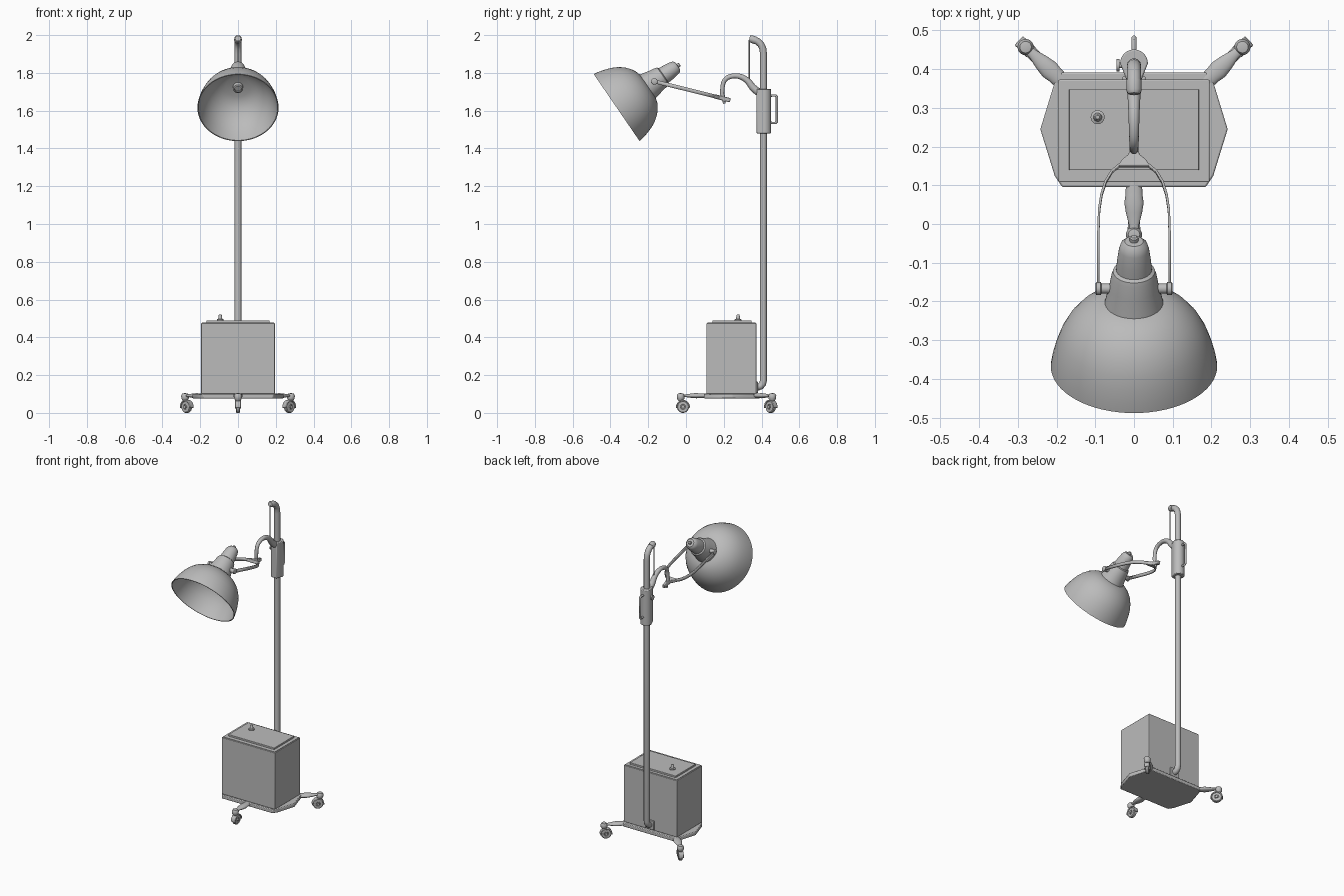
import bpy, bmesh, math
from mathutils import Matrix, Vector

old = bpy.data.objects.get("Cube")
if old:
    bpy.data.objects.remove(old, do_unlink=True)

grey = bpy.data.materials.new("plain grey")
grey.use_nodes = True
grey.diffuse_color = (0.5, 0.5, 0.5, 1)
grey.node_tree.nodes["Principled BSDF"].inputs["Base Color"].default_value = (0.5, 0.5, 0.5, 1)


def finish(name, bm, matrix=Matrix(), bevel=0):
    bmesh.ops.transform(bm, matrix=matrix, verts=bm.verts)
    bmesh.ops.recalc_face_normals(bm, faces=bm.faces)
    mesh = bpy.data.meshes.new(name)
    bm.to_mesh(mesh)
    bm.free()
    mesh.materials.append(grey)
    ob = bpy.data.objects.new(name, mesh)
    bpy.context.collection.objects.link(ob)
    if bevel:
        mod = ob.modifiers.new("bevel", 'BEVEL')
        mod.width, mod.segments = bevel, 2
    return ob


def box(name, lo, hi, bevel=0):
    lo, hi = Vector(lo), Vector(hi)
    bm = bmesh.new()
    bmesh.ops.create_cube(bm, size=1)
    m = Matrix.Translation((lo + hi) / 2) @ Matrix.Diagonal((*(hi - lo), 1))
    return finish(name, bm, m, bevel)


def prism(name, outline, low, high, matrix=Matrix(), bevel=0):
    bm = bmesh.new()
    face = bm.faces.new([bm.verts.new((x, y, low)) for x, y in outline])
    new = bmesh.ops.extrude_face_region(bm, geom=[face])["geom"]
    bmesh.ops.translate(bm, vec=(0, 0, high - low),
                        verts=[v for v in new if isinstance(v, bmesh.types.BMVert)])
    return finish(name, bm, matrix, bevel)


def lathe(name, profile, matrix=Matrix(), steps=32):
    """Spin (radius, height) points about local z."""
    bm = bmesh.new()
    vs = [bm.verts.new((r, 0, h)) for r, h in profile]
    es = [bm.edges.new(pair) for pair in zip(vs, vs[1:])]
    bmesh.ops.spin(bm, geom=vs + es, cent=(0, 0, 0), axis=(0, 0, 1),
                   angle=math.tau, steps=steps)
    bmesh.ops.remove_doubles(bm, verts=bm.verts, dist=1e-5)
    return finish(name, bm, matrix)


def tube(name, points, radius, scales=None, kind='POLY', sides=4):
    curve = bpy.data.curves.new(name, 'CURVE')
    curve.dimensions = '3D'
    curve.bevel_depth, curve.bevel_resolution = radius, sides
    curve.use_fill_caps = True
    sp = curve.splines.new(kind)
    sp.points.add(len(points) - 1)
    for i, p in enumerate(points):
        sp.points[i].co = (*p, 1)
        sp.points[i].radius = scales[i] if scales else 1
    if kind == 'NURBS':
        sp.use_endpoint_u, sp.order_u, sp.resolution_u = True, 3, 8
    curve.materials.append(grey)
    ob = bpy.data.objects.new(name, curve)
    bpy.context.collection.objects.link(ob)
    bpy.ops.object.select_all(action='DESELECT')
    ob.select_set(True)
    bpy.context.view_layer.objects.active = ob
    bpy.ops.object.convert(target='MESH')


def side(points):
    return [(0, y, z) for y, z in points]


def mirrored(half):
    return half + [(-x, y) for x, y in reversed(half) if x]


ACROSS = Matrix.Rotation(math.pi / 2, 4, 'Y')
UPRIGHT = Matrix.Rotation(math.pi / 2, 4, 'X')

# Base plate and control box
prism("base_plate", mirrored([(.185, .095), (.205, .125), (.242, .245), (.205, .366), (.187, .392)]),
      .077, .101, bevel=.004)
box("control_box", (-.195, .108, .1), (.195, .373, .475), .003)
box("lid_step", (-.19, .113, .474), (.19, .368, .478))
box("lid_panel", (-.168, .139, .476), (.168, .348, .489), .002)
lathe("control_knob", [(0, 0), (.018, 0), (.018, .008), (.011, .011), (.008, .03), (.005, .034), (0, .034)],
      Matrix.Translation((-.094, .276, .487)), 24)


# Legs with swivel casters
def leg(name, root, tip):
    root, tip = Vector(root), Vector(tip)
    d = tip - root
    n = d.length
    turn = Matrix.Rotation(math.atan2(d.y, d.x), 4, 'Z')
    flat = Matrix.Translation((*root, .091)) @ Matrix.Diagonal((1, 1, .55, 1)) @ turn @ ACROSS
    lathe(name + "_leg", [(0, -.02), (.02, -.02), (.022, n * .2), (.025, n * .35), (.021, n * .55),
                          (.013, n * .8), (.011, n), (0, n)], flat, 20)
    lathe(name + "_swivel", [(0, .064), (.012, .064), (.02, .076), (.021, .092), (.015, .102), (0, .105)],
          Matrix.Translation((*tip, 0)), 20)
    centre = tip - d.normalized() * .012
    m = Matrix.Translation((*centre, .032)) @ turn @ UPRIGHT
    lathe(name + "_wheel", [(0, -.008), (.012, -.008), (.014, -.011), (.028, -.011), (.032, -.007),
                            (.032, .007), (.028, .011), (.014, .011), (.012, .008), (0, .008)], m, 28)
    arc = [math.radians(a) for a in range(-10, 191, 20)]
    hood = [(.037 * math.cos(a), .037 * math.sin(a)) for a in arc]
    hood += [(.029 * math.cos(a), .029 * math.sin(a)) for a in reversed(arc)]
    prism(name + "_caster_hood", hood, -.016, .016, m, .003)
    lathe(name + "_axle", [(0, -.017), (.008, -.017), (.008, .017), (0, .017)], m, 16)


leg("front", (0, .1), (0, -.028))
leg("left_rear", (.185, .367), (.28, .457))
leg("right_rear", (-.185, .367), (-.28, .457))

# Pole with bent ends
tube("pole", side([(.36, .137), (.383, .137), (.396, .142), (.406, .154), (.41, .172), (.41, 1.9),
                   (.407, 1.928), (.397, 1.95), (.38, 1.966), (.36, 1.975), (.352, 1.978)]), .0185)
tube("pole_tip", side([(.37, 1.971), (.345, 1.98), (.336, 1.982)]), .02, [1, 1, .75])
box("pole_bracket", (-.03, .37, .105), (.03, .381, .165), .003)
tube("balance_cord", side([(.335, 1.975), (.335, 1.75)]), .003, sides=2)

# Sliding carriage with grip and clamp screw
ring = [math.radians(a) for a in range(0, 181, 15)]
outline = [(.036 * math.cos(a), .415 + .036 * math.sin(a)) for a in ring] + [(-.02, .374), (.02, .374)]
prism("carriage", outline, 1.48, 1.715, bevel=.004)
tube("carriage_grip", side([(.445, 1.68), (.474, 1.68), (.481, 1.673), (.481, 1.542),
                            (.474, 1.535), (.445, 1.535)]), .0065)
lathe("clamp_screw", [(0, 0), (.007, 0), (.007, .012), (.016, .012), (.016, .02), (0, .02)],
      Matrix.Translation((-.025, .41, 1.66)) @ Matrix.Rotation(-math.pi / 2, 4, 'Y'), 20)

# Curved neck that carries the yoke
tube("curved_neck", side([(.4, 1.69), (.36, 1.71), (.325, 1.765), (.265, 1.79), (.2, 1.77), (.19, 1.7),
                          (.195, 1.665), (.205, 1.65)]), .016,
     [1.3, 1.25, 1, .85, .75, .7, .65, .6], 'NURBS')
tube("neck_pin", side([(.198, 1.685), (.202, 1.637)]), .007)

# Yoke band, laid out in its own tilted plane
pivot = Vector((0, -.167, 1.755))
along = Vector((0, .402, -.1)).normalized()
right = Vector((1, 0, 0))
up = right.cross(along)
yoke = Matrix.Translation(pivot) @ Matrix((right, along, up)).transposed().to_4x4()
half = [(.092, -.012), (.092, .15), (.09, .21), (.084, .25), (.073, .285), (.057, .312),
        (.038, .328), (.018, .334), (0, .335)]
bm = bmesh.new()
rows = [(bm.verts.new((x, y, -.01)), bm.verts.new((x, y, .01))) for x, y in mirrored(half)]
for a, b in zip(rows, rows[1:]):
    bm.faces.new((a[0], b[0], b[1], a[1]))
band = finish("yoke_band", bm, yoke)
mod = band.modifiers.new("thickness", 'SOLIDIFY')
mod.thickness, mod.offset = .006, 0
prism("yoke_fork", mirrored([(.042, .325), (.03, .343), (.014, .356), (.01, .375), (.009, .414)]),
      -.011, .011, yoke, .003)

# Lamp head, all turned about one tilted axis
axis = Vector((0, .825, .565))
head = Matrix.Translation((0, -.367, 1.616)) @ axis.to_track_quat('Z', 'Y').to_matrix().to_4x4()
outer = [(.215, 0), (.211, .025), (.202, .06), (.19, .095), (.174, .126), (.152, .155),
         (.125, .178), (.1, .192), (.07, .201)]
inner = [(r - .005, max(h - .004, 0)) for r, h in reversed(outer)]
lathe("shade", outer + [(0, .204), (0, .199)] + inner + [outer[0]], head, 64)
lathe("lamp_neck", [(.076, .196), (.073, .21), (.064, .25), (.058, .285), (.054, .297), (.046, .302),
                    (.044, .33), (.039, .365), (.034, .382), (.024, .391), (0, .393)], head, 40)
lathe("bulb_socket", [(0, .2), (.026, .2), (.026, .175), (.018, .172), (.018, .18), (0, .18)], head, 24)
lathe("cable_gland", [(0, .385), (.011, .385), (.011, .402), (.007, .405), (0, .405)], head, 16)

# Pivot bosses on both sides of the lamp neck
for name, s in (("left", 1), ("right", -1)):
    m = Matrix.Translation(pivot) @ Matrix.Rotation(s * math.pi / 2, 4, 'Y')
    lathe(name + "_pivot_boss", [(0, .05), (.013, .05), (.013, .084), (.017, .086), (.017, .097),
                                 (.012, .1), (0, .1)], m, 24)

# Smooth shading with sharp edges kept
bpy.ops.object.select_all(action='DESELECT')
for ob in bpy.context.scene.objects:
    if ob.type == 'MESH' and grey.name in ob.data.materials:
        ob.select_set(True)
        bpy.context.view_layer.objects.active = ob
bpy.ops.object.shade_smooth_by_angle(angle=math.radians(35))
